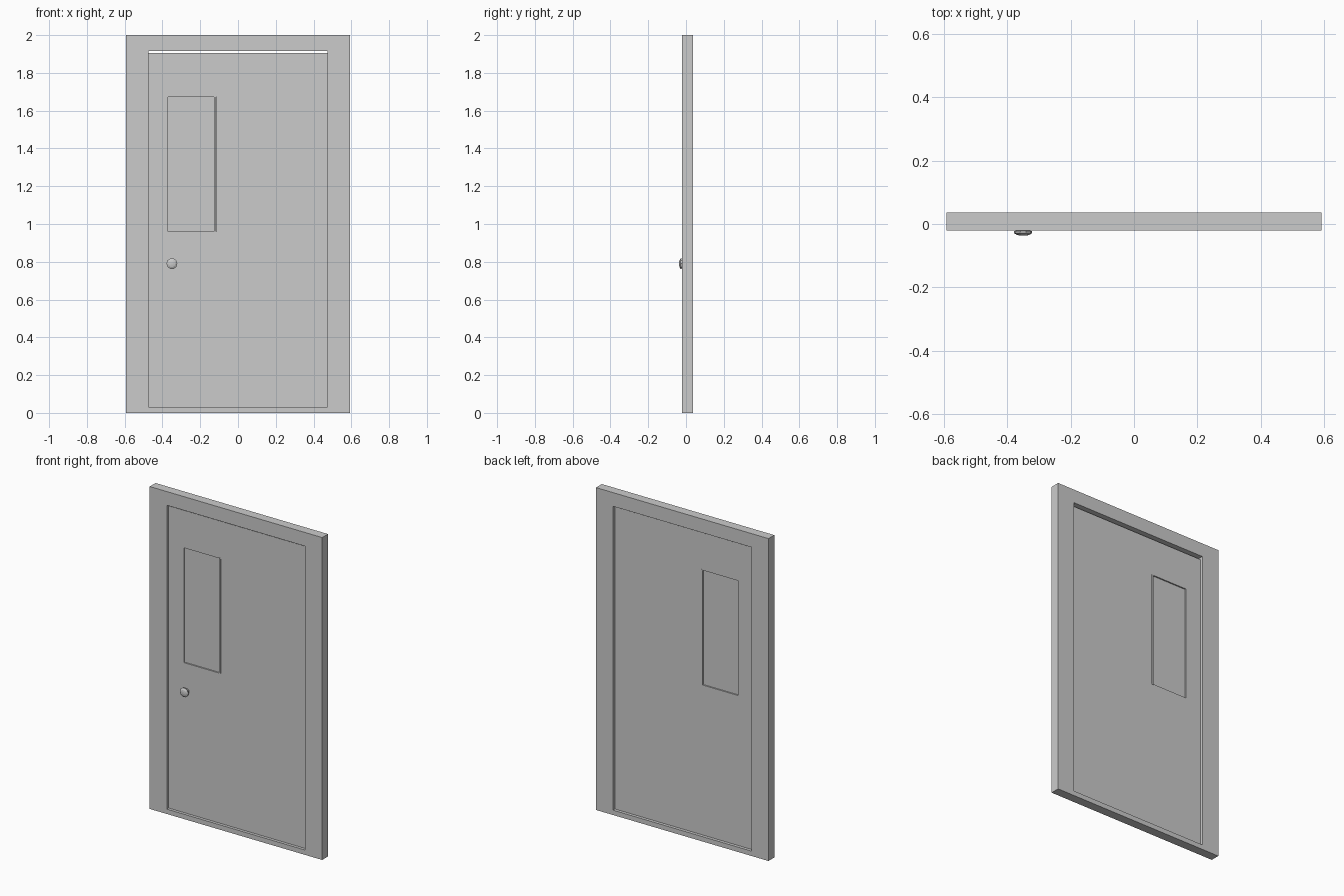
import bpy, bmesh
from math import cos, sin, pi

if "Cube" in bpy.data.objects:
    bpy.data.objects.remove(bpy.data.objects["Cube"])


def finish(name, bm, mat=None):
    bmesh.ops.recalc_face_normals(bm, faces=bm.faces)
    mesh = bpy.data.meshes.new(name)
    bm.to_mesh(mesh)
    bm.free()
    obj = bpy.data.objects.new(name, mesh)
    bpy.context.collection.objects.link(obj)
    if mat:
        mesh.materials.append(mat)
    return obj


def corners(bm, rect, y):
    x0, x1, z0, z1 = rect
    return [bm.verts.new((x, y, z)) for x, z in ((x0, z0), (x1, z0), (x1, z1), (x0, z1))]


def slab(name, rect, y0, y1, hole=None, mat=None):
    """Upright slab over rect (x0, x1, z0, z1), optionally pierced by a hole."""
    bm = bmesh.new()
    front, back = corners(bm, rect, y0), corners(bm, rect, y1)
    loops = [front, back]
    if hole:
        loops += [corners(bm, hole, y1), corners(bm, hole, y0)]
    else:
        bm.faces.new(front)
        bm.faces.new(back)
    pairs = list(zip(loops, loops[1:] + loops[:1])) if hole else [(front, back)]
    for a, b in pairs:
        for i in range(4):
            j = (i + 1) % 4
            bm.faces.new((a[i], a[j], b[j], b[i]))
    return finish(name, bm, mat)


def lathe(name, x, z, profile, sides):
    """Revolve (radius, y) points about a y-directed axis."""
    bm = bmesh.new()
    rings = [[bm.verts.new((x + r * cos(2 * pi * i / sides), y, z + r * sin(2 * pi * i / sides)))
              for i in range(sides)] for r, y in profile]
    for a, b in zip(rings, rings[1:]):
        for i in range(sides):
            j = (i + 1) % sides
            bm.faces.new((a[i], a[j], b[j], b[i]))
    bm.faces.new(rings[0])
    bm.faces.new(rings[-1])
    return finish(name, bm)


glass = bpy.data.materials.new("pale_glass")
glass.diffuse_color = (0.9, 0.9, 0.9, 1)
glass.use_nodes = True
glass.node_tree.nodes["Principled BSDF"].inputs["Base Color"].default_value = glass.diffuse_color

# Surround with jambs, head and sill
slab("door_frame", (-0.592, 0.592, 0, 2), -0.02, 0.037, hole=(-0.475, 0.475, 0.03, 1.915))

# Recessed leaf with a slim gap below the head
window = (-0.37, -0.115, 0.96, 1.672)
slab("door_leaf", (-0.475, 0.475, 0.03, 1.904), -0.002, 0.018, hole=window)

# Glazing and the narrow bead along its inner edge
slab("window_glass", window, 0.006, 0.01, mat=glass)
slab("window_bead", (-0.127, -0.117, 0.955, 1.677), -0.004, 0.02)

# Faceted knob on a short stem
lathe("door_knob", -0.35, 0.79,
      [(0.016, -0.001), (0.016, -0.02), (0.028, -0.022), (0.029, -0.029), (0.018, -0.035), (0.006, -0.037)], 10)
